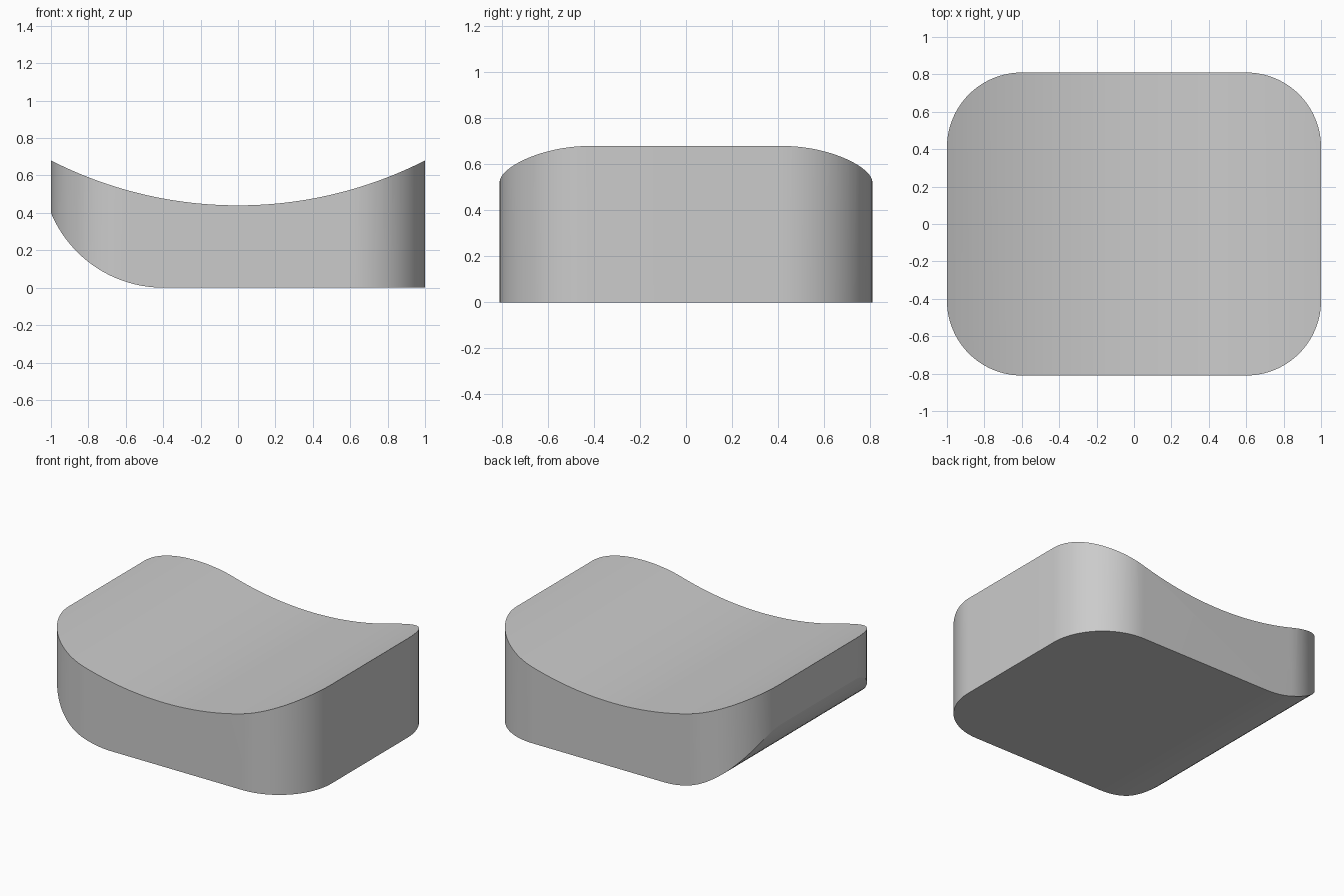
import bpy, bmesh
from math import sin, cos, pi, radians, sqrt

if "Cube" in bpy.data.objects:
    bpy.data.objects.remove(bpy.data.objects["Cube"], do_unlink=True)

HALF_DEPTH, CORNER = 0.81, 0.4

grey = bpy.data.materials.new("grey")
grey.use_nodes = True
grey.diffuse_color = (0.6, 0.6, 0.6, 1)
grey.node_tree.nodes["Principled BSDF"].inputs["Base Color"].default_value = grey.diffuse_color


def prism(name, outline, offset):
    """Extrude a closed outline of 3D points along an offset."""
    bm = bmesh.new()
    face = bm.faces.new([bm.verts.new(p) for p in outline])
    top = bmesh.ops.extrude_face_region(bm, geom=[face], use_keep_orig=True)
    moved = [v for v in top["geom"] if isinstance(v, bmesh.types.BMVert)]
    bmesh.ops.translate(bm, verts=moved, vec=offset)
    bmesh.ops.recalc_face_normals(bm, faces=bm.faces)
    mesh = bpy.data.meshes.new(name)
    bm.to_mesh(mesh)
    bm.free()
    mesh.materials.append(grey)
    obj = bpy.data.objects.new(name, mesh)
    bpy.context.collection.objects.link(obj)
    return obj


# Rounded rectangle plan, taller than needed
plan, steps = [], 24
for i, (sx, sy) in enumerate([(1, 1), (-1, 1), (-1, -1), (1, -1)]):
    for k in range(steps + 1):
        a = (i + k / steps) * pi / 2
        plan.append((sx * (1 - CORNER) + CORNER * cos(a),
                     sy * (HALF_DEPTH - CORNER) + CORNER * sin(a), -0.2))
block = prism("curved_block", plan, (0, 0, 1.4))

# Side profile: dished top arc, flat base, rounded undercut on one end
R, r, reach = 2.203, 0.65, 1.04
xs = [reach * (2 * k / 48 - 1) for k in range(49)]
profile = [(x, -1, 0.44 + R - sqrt(R * R - x * x)) for x in xs]
profile.append((reach, -1, 0))
for k in range(25):
    a = k / 24 * radians(79)
    profile.append((-0.4 - r * sin(a), -1, r - r * cos(a)))
cutter = prism("profile_cutter", profile, (0, 2, 0))
cutter.hide_render = True

# Keep only the volume shared by plan and profile
mod = block.modifiers.new("shape", "BOOLEAN")
mod.operation, mod.solver, mod.object = "INTERSECT", "EXACT", cutter
bpy.ops.object.select_all(action="DESELECT")
bpy.context.view_layer.objects.active = block
block.select_set(True)
bpy.ops.object.modifier_apply(modifier=mod.name)
bpy.data.objects.remove(cutter, do_unlink=True)

# Smooth curves with crisp rims
bpy.ops.object.shade_smooth_by_angle(angle=radians(15))
